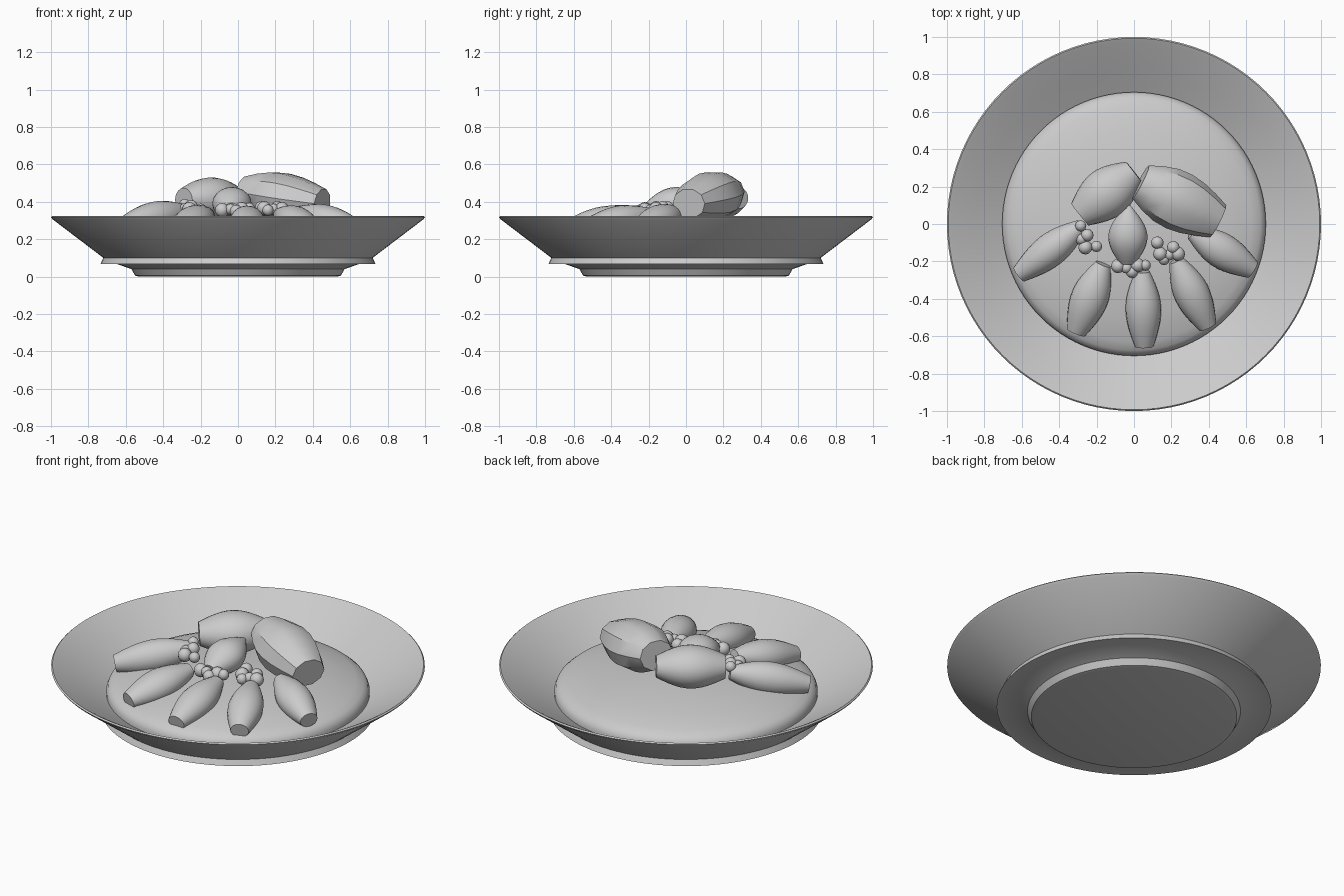
import bpy, bmesh, math
from mathutils import Vector, Matrix

if "Cube" in bpy.data.objects:
    bpy.data.objects.remove(bpy.data.objects["Cube"])

grey = bpy.data.materials.new("plain grey")
grey.diffuse_color = (0.6, 0.6, 0.6, 1)
grey.use_nodes = True
grey.node_tree.nodes["Principled BSDF"].inputs["Base Color"].default_value = grey.diffuse_color


def finish(bm, name, angle):
    bmesh.ops.recalc_face_normals(bm, faces=bm.faces)
    mesh = bpy.data.meshes.new(name)
    bm.to_mesh(mesh)
    bm.free()
    mesh.materials.append(grey)
    ob = bpy.data.objects.new(name, mesh)
    bpy.context.collection.objects.link(ob)
    bpy.context.view_layer.objects.active = ob
    ob.select_set(True)
    bpy.ops.object.shade_smooth_by_angle(angle=math.radians(angle))
    ob.select_set(False)
    return ob


def loft(bm, rings):
    """Skin a list of vertex rings and cap both ends."""
    n = len(rings[0])
    for a, b in zip(rings, rings[1:]):
        for i in range(n):
            j = (i + 1) % n
            bm.faces.new((a[i], a[j], b[j], b[i]))
    bm.faces.new(rings[0][::-1])
    bm.faces.new(rings[-1])


def lathe(name, profile, sides=96):
    bm = bmesh.new()
    rings = [[bm.verts.new((r * math.cos(k * math.tau / sides),
                            r * math.sin(k * math.tau / sides), z))
              for k in range(sides)] for r, z in profile]
    loft(bm, rings)
    finish(bm, name, 28)


def pod(name, start, end, width, height, ends=(0.5, 0.5), peak=0.5, sides=20, steps=12):
    """Barrel with flat ends between two points; ends are fractions of full girth."""
    start, end = Vector(start), Vector(end)
    along = (end - start).normalized()
    side = along.cross(Vector((0, 0, 1))).normalized()
    up = side.cross(along)
    bm = bmesh.new()
    rings = []
    for s in range(steps + 1):
        t = s / steps
        if t < peak:
            g = ends[0] + (1 - ends[0]) * math.sin(t / peak * math.pi / 2)
        else:
            g = ends[1] + (1 - ends[1]) * math.sin((1 - t) / (1 - peak) * math.pi / 2)
        c = start.lerp(end, t)
        rings.append([bm.verts.new(c + side * (math.cos(a) * g * width / 2)
                                   + up * (math.sin(a) * g * height / 2))
                      for a in (k * math.tau / sides for k in range(sides))])
    loft(bm, rings)
    finish(bm, name, 35)


# Plate: foot, projecting lip, sloped outer wall, rim and inner wall
lathe("plate", [(0.53, 0), (0.55, 0.005), (0.57, 0.04), (0.65, 0.068), (0.735, 0.068),
                (0.72, 0.1), (0.99, 0.305), (1.0, 0.318), (0.993, 0.325), (0.97, 0.313),
                (0.84, 0.235), (0.70, 0.155)])

# Domed filling covering the plate floor
lathe("filling", [(0.705, 0.13), (0.705, 0.175), (0.695, 0.2), (0.675, 0.217), (0.63, 0.236),
                  (0.5, 0.267), (0.3, 0.297), (0.1, 0.31), (0.01, 0.312)])

# Fan of slim pods around the front
fan = [((-0.28, -0.01, 0.35), (-0.615, -0.27, 0.27), 0.18, 0.18),
       ((-0.165, -0.215, 0.335), (-0.31, -0.58, 0.25), 0.2, 0.17),
       ((0.045, -0.255, 0.335), (0.055, -0.655, 0.245), 0.19, 0.165),
       ((0.225, -0.195, 0.335), (0.395, -0.55, 0.25), 0.19, 0.165),
       ((0.31, -0.045, 0.34), (0.635, -0.245, 0.26), 0.19, 0.165)]
for i, (a, b, w, h) in enumerate(fan, 1):
    pod(f"fan_pod_{i}", a, b, w, h, (0.42, 0.52))

# Three thick pieces heaped at the middle
pod("back_left_piece", (-0.29, 0.05, 0.41), (0.0, 0.28, 0.42), 0.27, 0.23, (0.55, 0.5))
pod("back_right_piece", (0.035, 0.225, 0.455), (0.45, 0.015, 0.39), 0.32, 0.27,
    (0.62, 0.6), 0.45, 10, 6)
pod("centre_piece", (-0.03, 0.10, 0.43), (-0.035, -0.21, 0.36), 0.21, 0.17, (0.1, 0.4), 0.55)

# Small berries in three clusters between the pods
berries = [(-0.285, -0.01, 0.385), (-0.25, -0.06, 0.375), (-0.26, -0.125, 0.36),
           (-0.2, -0.12, 0.36), (-0.28, -0.08, 0.36),
           (-0.085, -0.225, 0.355), (-0.04, -0.235, 0.36), (-0.01, -0.255, 0.35),
           (0.02, -0.22, 0.36), (0.06, -0.22, 0.365),
           (0.125, -0.1, 0.37), (0.14, -0.16, 0.365), (0.16, -0.19, 0.355),
           (0.21, -0.125, 0.37), (0.235, -0.16, 0.36), (0.19, -0.165, 0.36)]
bm = bmesh.new()
for i, p in enumerate(berries):
    bmesh.ops.create_uvsphere(bm, u_segments=12, v_segments=8,
                              radius=0.03 + 0.004 * (i % 3),
                              matrix=Matrix.Translation(p))
finish(bm, "berries", 60)
